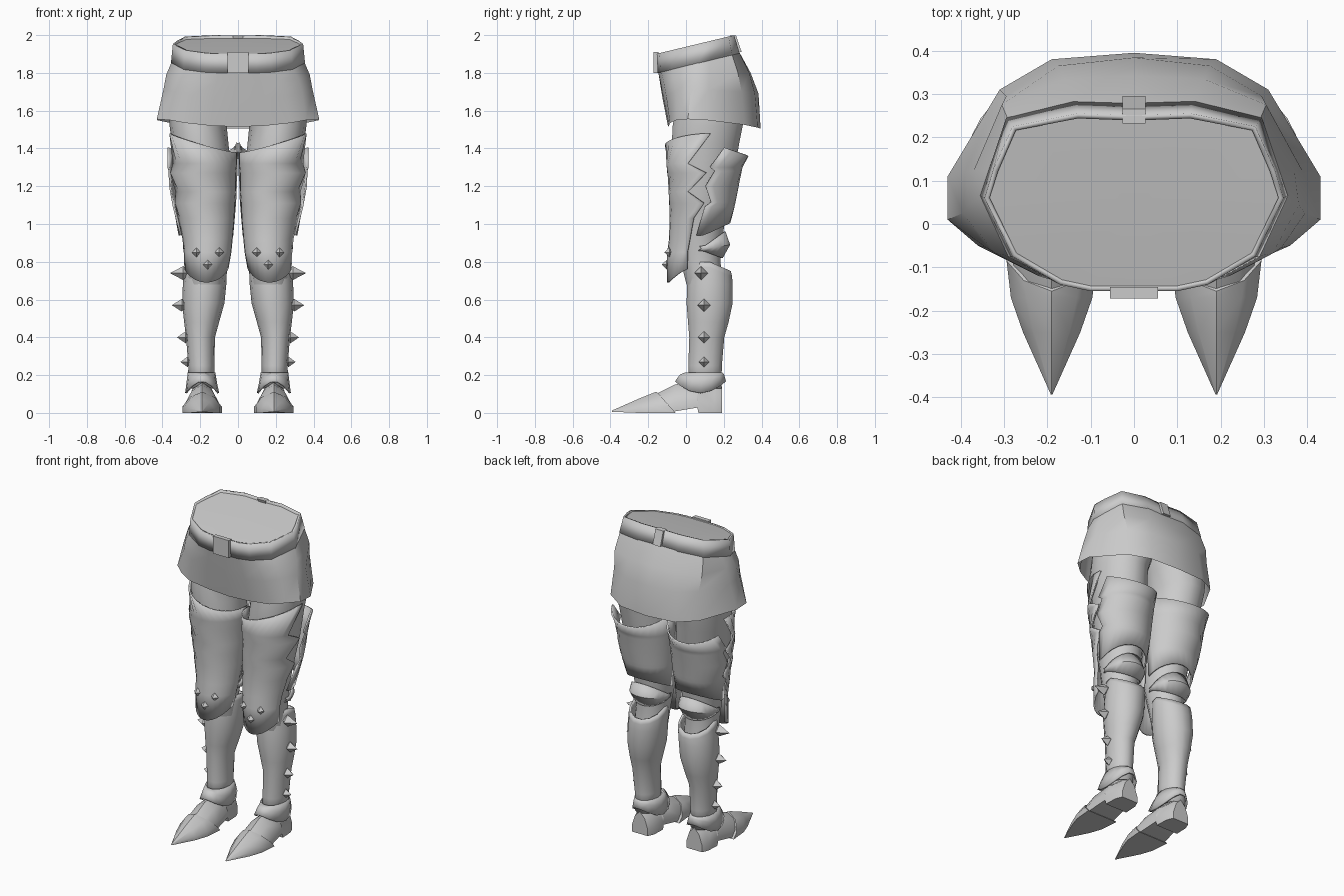
import bpy, bmesh
from math import sin, cos, pi, radians

if "Cube" in bpy.data.objects:
    bpy.data.objects.remove(bpy.data.objects["Cube"])

mat = bpy.data.materials.new("plain grey")
mat.diffuse_color = (0.6, 0.6, 0.6, 1)
mat.use_nodes = True
mat.node_tree.nodes["Principled BSDF"].inputs["Base Color"].default_value = mat.diffuse_color


def make(name, verts, faces, mirror=False, thick=0):
    me = bpy.data.meshes.new(name)
    me.from_pydata(verts, [], faces)
    me.materials.append(mat)
    ob = bpy.data.objects.new(name, me)
    bpy.context.collection.objects.link(ob)
    if thick:
        m = ob.modifiers.new("thickness", 'SOLIDIFY')
        m.thickness, m.offset = thick, -1
    if mirror:
        ob.modifiers.new("mirror", 'MIRROR').use_mirror_merge = False
    return ob


def bridge(rows, n, closed):
    """Quads between stacked rows of n points, facing outwards when rows rise."""
    return [(r*n+i, r*n+(i+1) % n, (r+1)*n+(i+1) % n, (r+1)*n+i)
            for r in range(rows-1) for i in range(n if closed else n-1)]


def shell(name, rings, n=14, arc=None, dz=None, caps=False, thick=0):
    """Elliptical rings (z, x0, x1, y0, y1), whole or along an arc in degrees per ring."""
    verts = []
    for r, (z, x0, x1, y0, y1) in enumerate(rings):
        a, b = arc[r] if arc else (0, 360)
        for i in range(n):
            t = radians(a + (b-a)*i/(n-1 if arc else n))
            verts.append(((x0+x1)/2 + (x1-x0)/2*cos(t), (y0+y1)/2 + (y1-y0)/2*sin(t),
                          z + (dz(r, t) if dz else 0)))
    faces = bridge(len(rings), n, not arc)
    if caps:
        faces += [tuple(range(n))[::-1], tuple(range((len(rings)-1)*n, len(rings)*n))]
    return make(name, verts, faces, True, thick)


def full_loop(half):
    """Mirror a half outline running front to back into a whole loop."""
    return half + [(-x, y, z) for x, y, z in half[-2:0:-1]]


# belt and hip outlines, front centre to back centre
top_xy = [(0, -.155), (.10, -.155), (.17, -.14), (.28, -.075), (.345, .06),
          (.325, .125), (.28, .225), (.13, .255), (0, .25)]
low_xy = [(0, -.15), (.10, -.15), (.18, -.135), (.29, -.075), (.355, .065),
          (.335, .125), (.295, .245), (.136, .284), (0, .28)]
belt_top = full_loop([(x, y, 1.90+(y+.16)*.24) for x, y in top_xy])
belt_low = full_loop([(x, y, 1.80+(y+.15)*.24) for x, y in low_xy])
N = len(belt_top)
make("belt", belt_low + belt_top, bridge(2, N, True), thick=.012)

# waist cap closing the hips
cap = [(x*.975, y*.975, z-.004-max(0, y)*.05) for x, y, z in belt_top]
make("waist_cap", cap + [(0, .05, 1.945)], [(i, (i+1) % N, N) for i in range(N)])

# skirt
hem = full_loop([(0, -.095, 1.515), (.14, -.09, 1.52), (.28, -.085, 1.535), (.36, -.05, 1.55),
                 (.43, .01, 1.555), (.43, .11, 1.55), (.31, .31, 1.525), (.19, .38, 1.51),
                 (0, .395, 1.505)])
hip = full_loop([(0, -.125, 1.67), (.13, -.12, 1.67), (.25, -.105, 1.68), (.34, -.055, 1.70),
                 (.395, .025, 1.71), (.39, .12, 1.71), (.295, .295, 1.70), (.175, .365, 1.69),
                 (0, .384, 1.69)])
seat = full_loop([(0, -.138, 1.75), (.115, -.135, 1.75), (.22, -.12, 1.76), (.32, -.068, 1.77),
                  (.38, .045, 1.79), (.37, .123, 1.80), (.305, .275, 1.80), (.16, .335, 1.80),
                  (0, .342, 1.80)])
waist = [(x*.985, y*.985, z+.01) for x, y, z in belt_low]
make("skirt", hem + hip + seat + waist, bridge(4, N, True))


def block(name, x, y0, y1, z0, z1, lean=0):
    v = [(sx*x, y+(lean if z == z1 else 0), z) for z in (z0, z1)
         for sx, y in ((-1, y0), (1, y0), (1, y1), (-1, y1))]
    make(name, v, bridge(2, 4, True) + [(3, 2, 1, 0), (4, 5, 6, 7)])


block("front_buckle", .055, -.172, -.145, 1.80, 1.91)
block("back_buckle", .027, .262, .295, 1.91, 1.998, -.03)

# legs under the armour
shell("leg", [(.68, .075, .27, .0, .20), (.80, .07, .27, -.03, .185), (.92, .05, .28, -.05, .195),
              (1.05, .04, .30, -.065, .215), (1.25, .03, .335, -.075, .255),
              (1.42, .05, .35, -.08, .285), (1.52, .06, .362, -.075, .305),
              (1.62, .03, .365, -.06, .32), (1.72, .0, .35, -.06, .30)], caps=True)

# front thigh and knee plate with a jagged outer edge
zig = [-8, -12, -14, -12, 5, -25, 5, -25, 8]
shell("thigh_front_plate",
      [(.765, .05, .285, -.10, .15), (.85, .035, .29, -.10, .17), (.92, .028, .298, -.09, .20),
       (1.03, .018, .322, -.087, .235), (1.11, .014, .335, -.09, .25), (1.17, .011, .347, -.093, .26),
       (1.27, .008, .36, -.10, .28), (1.32, .005, .362, -.105, .29), (1.43, .002, .365, -.112, .31)],
      arc=[(-180, a) for a in zig], thick=.01,
      dz=lambda r, t: -.075*max(0, -sin(t))**1.5 if r == 0
      else (.05*cos(t) - .012*abs(sin(t)) if r == 8 else 0))

# back thigh plate, jagged too
zag = [-18, -2, 10, -2, 12, 4, 22]
shell("thigh_back_plate",
      [(.94, .025, .315, -.04, .235), (1.09, .012, .345, -.05, .258), (1.115, .01, .352, -.05, .262),
       (1.20, .006, .365, -.06, .28), (1.28, .003, .372, -.065, .295), (1.30, .002, .374, -.07, .30),
       (1.43, .0, .388, -.075, .332)],
      arc=[(a, 180) for a in zag], thick=.01,
      dz=lambda r, t: .065*max(0, sin(t)) if r == 0 else (-.07*max(0, sin(t)) if r == 6 else 0))

# strap behind the knee, tapering to points at the sides
shell("knee_back_guard",
      [(.87, .055, .285, -.02, .195), (.87, .048, .292, -.02, .235), (.87, .05, .29, -.02, .21)],
      arc=[(-12, 192)]*3, thick=.008,
      dz=lambda r, t: (r-1)*(.012 + .06*max(0, sin(t))) + .02*max(0, sin(t)))

# shin armour
shell("greave",
      [(.13, .125, .265, .01, .19), (.25, .125, .263, .01, .192), (.40, .122, .275, .015, .205),
       (.48, .10, .285, .008, .228), (.58, .072, .296, .0, .25), (.68, .062, .292, .003, .25),
       (.77, .058, .285, .01, .247), (.80, .062, .281, .01, .24)], thick=.012,
      dz=lambda r, t: -.05*max(0, sin(t))*(r >= 6))

# ankle cuff
shell("ankle_cuff", [(.105, .10, .28, -.062, .215), (.165, .112, .272, -.035, .205),
                     (.215, .12, .266, -.005, .195)], thick=.01,
      dz=lambda r, t: .065*sin(t)**2 if r == 0 else (.04*sin(t)**2 if r == 1 else 0))


def shoe_part(name, sections, slant=0):
    """Cross-sections (y, half width, top, bottom) from toe to heel."""
    verts = []
    for k, (y, w, t, b) in enumerate(sections):
        h = t-b
        for px, pz in ((-1, 0), (1, 0), (1, .3), (.62, .75), (0, 1), (-.62, .75), (-1, .3)):
            s = slant*pz if k == len(sections)-1 else 0
            verts.append((.19 + px*w, y-s, b+pz*h))
    n = 7
    faces = [f[::-1] for f in bridge(len(sections), n, True)]
    faces += [tuple(range(n)), tuple(range((len(sections)-1)*n, len(sections)*n))[::-1]]
    ob = make(name, verts, faces, True)
    bm = bmesh.new()
    bm.from_mesh(ob.data)
    bmesh.ops.recalc_face_normals(bm, faces=bm.faces)
    bm.to_mesh(ob.data)
    bm.free()


shoe_part("shoe", [(-.25, .05, .06, .005), (-.16, .085, .10, .005), (-.06, .09, .15, .008),
                   (.06, .076, .17, .028), (.066, .076, .17, 0), (.15, .072, .16, 0),
                   (.19, .055, .14, 0)])
shoe_part("toe_cap", [(-.393, .002, .012, .006), (-.25, .066, .075, 0), (-.17, .094, .107, 0),
                      (-.055, .104, .112, 0)], .10)


def spike(name, p, r, tip):
    """Four-sided spike with its point offset by tip."""
    x, y, z = p
    tx, ty = tip
    ring = ([(x, y-r, z), (x, y, z-r), (x, y+r, z), (x, y, z+r)] if abs(tx) > abs(ty) else
            [(x+r, y, z), (x, y, z-r), (x-r, y, z), (x, y, z+r)])
    faces = []
    for i in range(4):
        j = (i+1) % 4
        faces += [(j, i, 4), (i, j, 5)]
    ob = make(name, ring + [(x+tx, y+ty, z), (x-tx*.5, y-ty*.5, z)], faces, True)
    bm = bmesh.new()
    bm.from_mesh(ob.data)
    bmesh.ops.recalc_face_normals(bm, faces=bm.faces)
    bm.to_mesh(ob.data)
    bm.free()


# spikes down the outer shin and on the knee
for y, z, x, r, l in ((.08, .74, .29, .037, .07), (.095, .57, .297, .034, .053),
                      (.095, .40, .277, .032, .046), (.095, .27, .267, .028, .038)):
    spike("shin_spike", (x, y, z), r, (l, 0))
for x, y, z in ((.22, -.088, .85), (.10, -.088, .85), (.16, -.102, .785)):
    spike("knee_spike", (x, y, z), .025, (0, -.027))

# soft shading with crisp creases
for ob in bpy.data.objects:
    ob.select_set(True)
    bpy.context.view_layer.objects.active = ob
bpy.ops.object.shade_smooth_by_angle(angle=radians(38))
